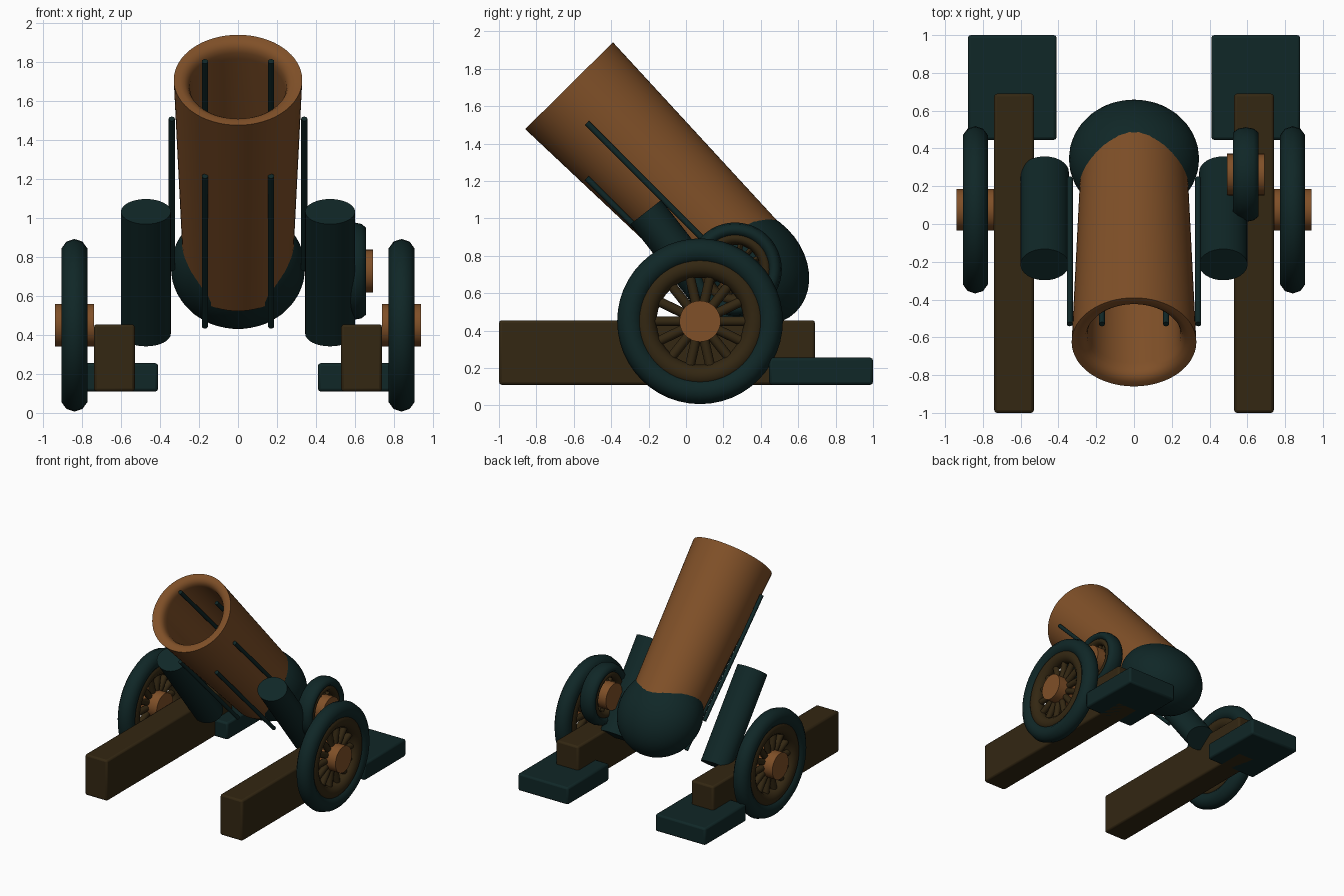
import bpy, bmesh, math
from math import pi, sin, cos, radians

if "Cube" in bpy.data.objects:
    bpy.data.objects.remove(bpy.data.objects["Cube"])


def material(name, rgb):
    m = bpy.data.materials.new(name)
    m.diffuse_color = (*rgb, 1)
    m.use_nodes = True
    m.node_tree.nodes["Principled BSDF"].inputs["Base Color"].default_value = m.diffuse_color
    return m


COPPER = material("copper_brown", (0.215, 0.08, 0.021))
WOOD = material("dark_wood", (0.033, 0.020, 0.006))
TEAL = material("dark_teal", (0.005, 0.020, 0.020))
ops = bpy.ops.mesh


def finish(name, mat, angle=40):
    ob = bpy.context.object
    ob.name = name
    ob.data.materials.append(mat)
    bpy.ops.object.transform_apply(location=False, rotation=True, scale=True)
    bpy.ops.object.shade_smooth_by_angle(angle=radians(angle))
    return ob


def box(name, mat, lo, hi):
    ops.primitive_cube_add(size=1, location=[(a + b) / 2 for a, b in zip(lo, hi)])
    bpy.context.object.scale = [b - a for a, b in zip(lo, hi)]
    ob = finish(name, mat, 30)
    bev = ob.modifiers.new("bevel", 'BEVEL')
    bev.width, bev.segments = 0.015, 2


def cylinder(name, mat, loc, rot, scale, verts=32):
    ops.primitive_cylinder_add(vertices=verts, radius=1, depth=2, location=loc, rotation=rot)
    bpy.context.object.scale = scale
    return finish(name, mat)


def ring(name, mat, loc, major, minor, s):
    ops.primitive_torus_add(major_segments=48, minor_segments=10, major_radius=major,
                            minor_radius=minor, location=loc, rotation=(0, pi / 2, 0))
    bpy.context.object.scale = (s, s, 1)
    finish(name, mat, 60)


def wheel(name, x, y, z, s):
    """Tyre, wooden rim, spokes and an unscaled hub; s shrinks the disc."""
    loc = (x, y, z)
    ring(name + "_tyre", TEAL, loc, 0.373, 0.07, s)
    ring(name + "_rim", WOOD, loc, 0.292, 0.06, s)
    for i in range(14):
        a = i * 2 * pi / 14 + pi / 2
        r = 0.16 * s
        cylinder(name + "_spoke", WOOD, (x, y - r * sin(a), z + r * cos(a)),
                 (a, 0, 0), (0.026, 0.026 * s, 0.11 * s), 12)
    cylinder(name + "_hub", COPPER, loc, (0, pi / 2, 0), (0.11, 0.11, 0.10))


# Barrel: tapered lathe profile (radius, distance from breech) with a deep bore
TILT = radians(44.7)
L = 1.392
profile = [(0, 0), (0.28, 0), (0.33, L), (0.298, L), (0.275, L - 0.008), (0.258, L - 0.025),
           (0.248, L - 0.05), (0.245, L - 0.09), (0.235, 0.35), (0, 0.35)]
bm = bmesh.new()
vs = [bm.verts.new((r, 0, t)) for r, t in profile]
es = [bm.edges.new(p) for p in zip(vs, vs[1:])]
bmesh.ops.spin(bm, geom=vs + es, cent=(0, 0, 0), axis=(0, 0, 1), angle=2 * pi, steps=64)
bmesh.ops.remove_doubles(bm, verts=bm.verts[:], dist=0.0005)
bmesh.ops.recalc_face_normals(bm, faces=bm.faces[:])
me = bpy.data.meshes.new("barrel")
bm.to_mesh(me)
bm.free()
barrel = bpy.data.objects.new("barrel", me)
bpy.context.collection.objects.link(barrel)
barrel.location = (0, 0.354, 0.72)
barrel.rotation_euler = (TILT, 0, 0)
bpy.ops.object.select_all(action='DESELECT')
barrel.select_set(True)
bpy.context.view_layer.objects.active = barrel
finish("barrel", COPPER)

# Rounded breech cap
ops.primitive_uv_sphere_add(segments=40, ring_count=20, radius=1,
                            location=(0, 0.345, 0.745), rotation=(TILT, 0, 0))
bpy.context.object.scale = (0.345, 0.28, 0.345)
finish("breech_cap", TEAL, 60)

# Six thin rods set in an upright ring, each tilted along the barrel
for i in range(6):
    a = i * pi / 3
    cylinder("barrel_rod", TEAL, (0.34 * cos(a), -0.145, 1.125 + 0.295 / sin(pi / 3) * sin(a)),
             (pi / 4, 0, 0), (0.016, 0.016, 0.545), 12)

# Carriage, mirrored left and right
for s, side in ((-1, "left"), (1, "right")):
    def span(a, b):
        return sorted((s * a, s * b))
    x0, x1 = span(0.53, 0.74)
    box(side + "_rail", WOOD, (x0, -1.0, 0.11), (x1, 0.69, 0.455))
    x0, x1 = span(0.41, 0.88)
    box(side + "_foot", TEAL, (x0, 0.445, 0.11), (x1, 1.0, 0.255))
    cylinder(side + "_arm", TEAL, (s * 0.473, 0.03, 0.72), (radians(38), 0, 0),
             (0.128, 0.105, 0.398))
    wheel(side + "_wheel", s * 0.84, 0.075, 0.45, 1.0)

# Small adjusting wheel on the right only
wheel("small_wheel", 0.592, 0.262, 0.728, 0.565)
